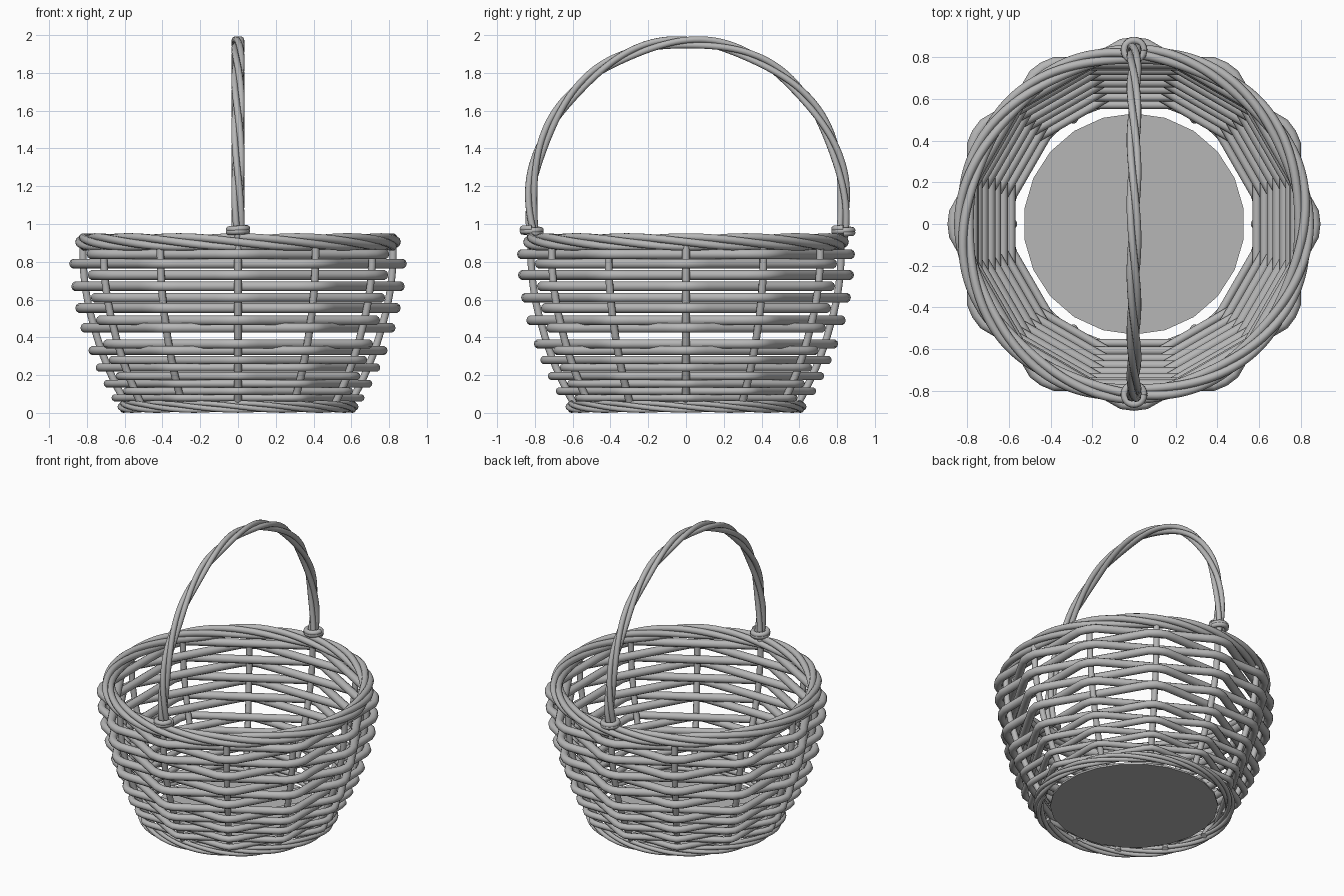
import bpy
from math import sin, cos, pi, radians

cube = bpy.data.objects.get("Cube")
if cube:
    bpy.data.objects.remove(cube, do_unlink=True)

# One plain grey wicker colour
wicker = bpy.data.materials.new("grey_wicker")
wicker.use_nodes = True
GREY = (0.47, 0.47, 0.47, 1)
wicker.diffuse_color = GREY
bsdf = wicker.node_tree.nodes["Principled BSDF"]
bsdf.inputs["Base Color"].default_value = GREY
bsdf.inputs["Roughness"].default_value = 0.7

STAKES = 12
STAKE_R = 0.02


def canes(name, paths, radius, cyclic=False):
    """Sweep a round cane along each path and join them in one smooth mesh."""
    curve = bpy.data.curves.new(name, "CURVE")
    curve.dimensions = "3D"
    curve.bevel_depth = radius
    curve.bevel_resolution = 3
    curve.use_fill_caps = True
    for path in paths:
        spline = curve.splines.new("POLY")
        spline.points.add(len(path) - 1)
        for point, co in zip(spline.points, path):
            point.co = (*co, 1)
        spline.use_cyclic_u = cyclic
    obj = bpy.data.objects.new(name, curve)
    bpy.context.collection.objects.link(obj)
    bpy.ops.object.select_all(action="DESELECT")
    obj.select_set(True)
    bpy.context.view_layer.objects.active = obj
    bpy.ops.object.convert(target="MESH")
    obj = bpy.context.view_layer.objects.active
    obj.data.materials.clear()
    obj.data.materials.append(wicker)
    bpy.ops.object.shade_smooth_by_angle(angle=radians(50))
    return obj


def wall(z):
    """Outer radius of the bulging side at height z."""
    return 0.895 - 0.275 * (1 - z / 0.85) ** 2


def cane_radius(z):
    return 0.018 + 0.009 * min(1, z / 0.45)


def stake_line(z):
    return wall(z) - 2 * cane_radius(z) - STAKE_R


# Upright stakes
stakes = []
for i in range(STAKES):
    a = 2 * pi * i / STAKES
    heights = [0.02 + 0.88 * k / 16 for k in range(17)]
    stakes.append([(stake_line(min(z, 0.85)) * cos(a),
                    stake_line(min(z, 0.85)) * sin(a), z) for z in heights])
canes("upright_stakes", stakes, STAKE_R)


# Woven rows: six rounded corners pass outside every second stake
def weave_row(z, phase):
    r = cane_radius(z)
    outer = wall(z) - r
    inner = stake_line(z) - STAKE_R - r
    path = []
    for k in range(96):
        a = 2 * pi * k / 96
        across = (a - phase) % (pi / 3) - pi / 6
        d = min(inner / cos(across), outer)
        path.append((d * cos(a), d * sin(a), z))
    return path


side_rows = (0.79, 0.67, 0.555, 0.45, 0.33, 0.24, 0.155, 0.08)
front_rows = (0.84, 0.73, 0.61, 0.49, 0.365, 0.28, 0.195, 0.115)
for label, rows, phase in (("side", side_rows, 0), ("front", front_rows, pi / 6)):
    for n, z in enumerate(rows):
        canes(f"{label}_woven_row_{n + 1}", [weave_row(z, phase)],
              cane_radius(z), True)


# Twisted rope rings for the rim and the foot
def rope_ring(name, radius, z, strands, offset, thickness, turns):
    paths = []
    for s in range(strands):
        path = []
        for k in range(144):
            a = 2 * pi * k / 144
            t = turns * a + 2 * pi * s / strands
            d = radius + offset * cos(t)
            path.append((d * cos(a), d * sin(a), z + offset * sin(t)))
        paths.append(path)
    canes(name, paths, thickness, True)


rope_ring("top_rim", 0.815, 0.905, 4, 0.026, 0.021, -4)
rope_ring("foot_ring", 0.605, 0.033, 4, 0.019, 0.014, -4)

# Arched handle of three twisted strands
SHIFT = 0.008
handle = []
for s in range(3):
    path = []
    for k in range(97):
        a = -0.22 + (pi + 0.44) * k / 96
        t = 6 * pi * k / 96 + 2 * pi * s / 3
        out = 0.018 * cos(t)
        path.append((0.018 * sin(t),
                     SHIFT + (0.83 + out) * cos(a),
                     1.1 + (0.865 + out) * sin(a)))
    handle.append(path)
canes("handle", handle, 0.0175)

# Wrapped bindings at the handle ends
for label, side in (("front", -1), ("back", 1)):
    coil = []
    for k in range(73):
        a = 4 * pi * k / 72
        coil.append((0.047 * cos(a), SHIFT + side * 0.825 + 0.047 * sin(a),
                     0.95 + 0.028 * k / 72))
    canes(f"{label}_handle_binding", [coil], 0.017)

# Flat base panel
bpy.ops.mesh.primitive_cylinder_add(vertices=22, radius=0.53, depth=0.012,
                                    location=(0, 0, 0.03))
base = bpy.context.object
base.name = "base_panel"
base.data.materials.append(wicker)
